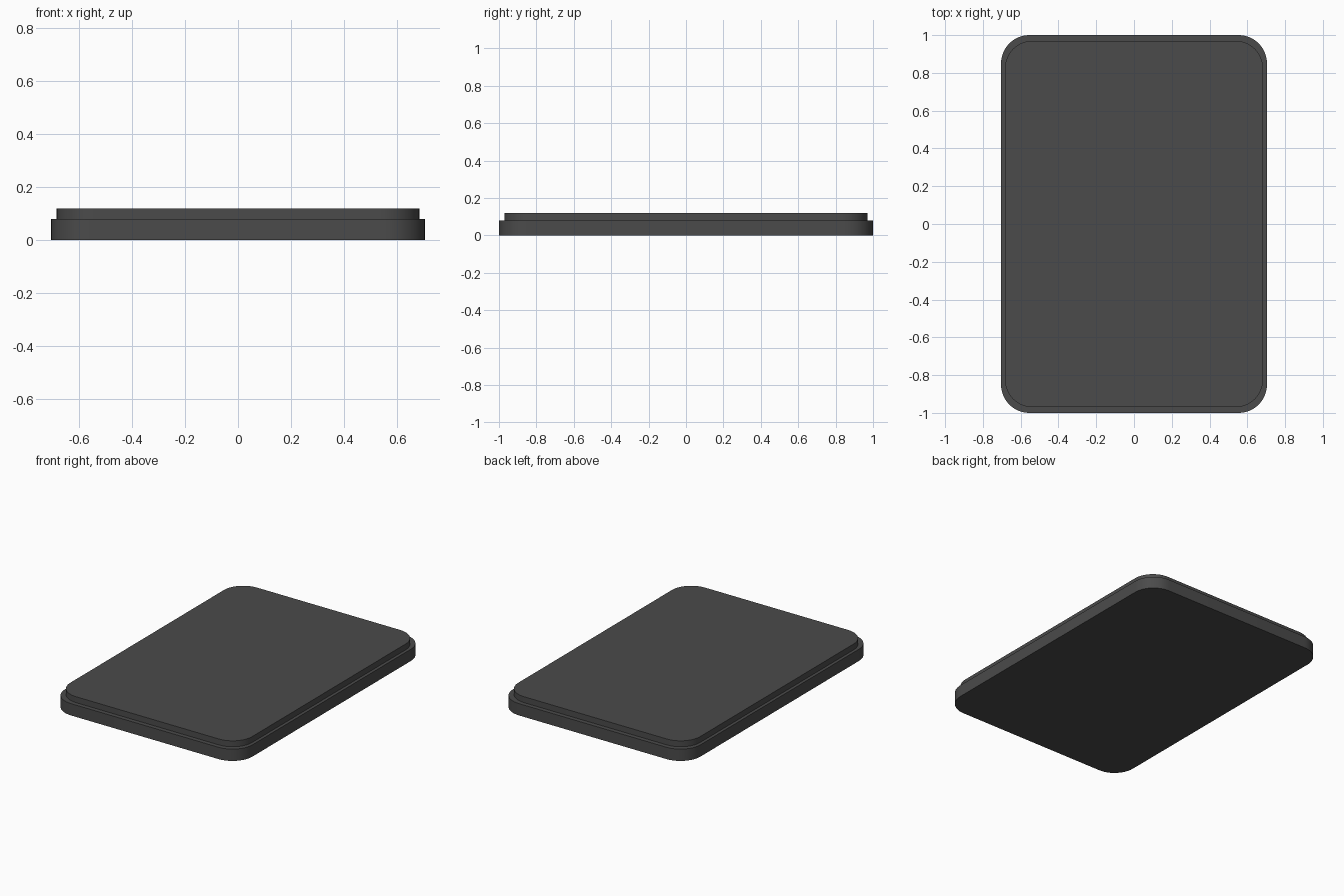
import bpy
import bmesh
from math import cos, sin, pi

if "Cube" in bpy.data.objects:
    bpy.data.objects.remove(bpy.data.objects["Cube"])

SEGMENTS = 12

dark = bpy.data.materials.new("dark_grey")
dark.diffuse_color = (0.07, 0.07, 0.07, 1)
dark.use_nodes = True
dark.node_tree.nodes["Principled BSDF"].inputs["Base Color"].default_value = dark.diffuse_color


def rounded_slab(name, half_x, half_y, radius, z0, z1):
    """Rounded rectangle extruded from z0 to z1."""
    bm = bmesh.new()
    outline = []
    for corner, (sx, sy) in enumerate([(1, 1), (-1, 1), (-1, -1), (1, -1)]):
        for i in range(SEGMENTS + 1):
            a = (corner + i / SEGMENTS) * pi / 2
            outline.append(bm.verts.new((sx * (half_x - radius) + radius * cos(a),
                                         sy * (half_y - radius) + radius * sin(a), z0)))
    face = bm.faces.new(outline)
    top = bmesh.ops.extrude_face_region(bm, geom=[face])["geom"]
    bmesh.ops.translate(bm, vec=(0, 0, z1 - z0),
                        verts=[g for g in top if isinstance(g, bmesh.types.BMVert)])
    bmesh.ops.recalc_face_normals(bm, faces=bm.faces)
    mesh = bpy.data.meshes.new(name)
    bm.to_mesh(mesh)
    bm.free()
    mesh.materials.append(dark)
    obj = bpy.data.objects.new(name, mesh)
    bpy.context.collection.objects.link(obj)
    bpy.ops.object.select_all(action='DESELECT')
    obj.select_set(True)
    bpy.context.view_layer.objects.active = obj
    bpy.ops.object.shade_smooth_by_angle(angle=pi / 6)
    return obj


# Lower tray and the slightly smaller panel on top of it
rounded_slab("base_tray", 0.704, 1.0, 0.15, 0.0, 0.08)
rounded_slab("top_panel", 0.683, 0.97, 0.146, 0.08, 0.12)
